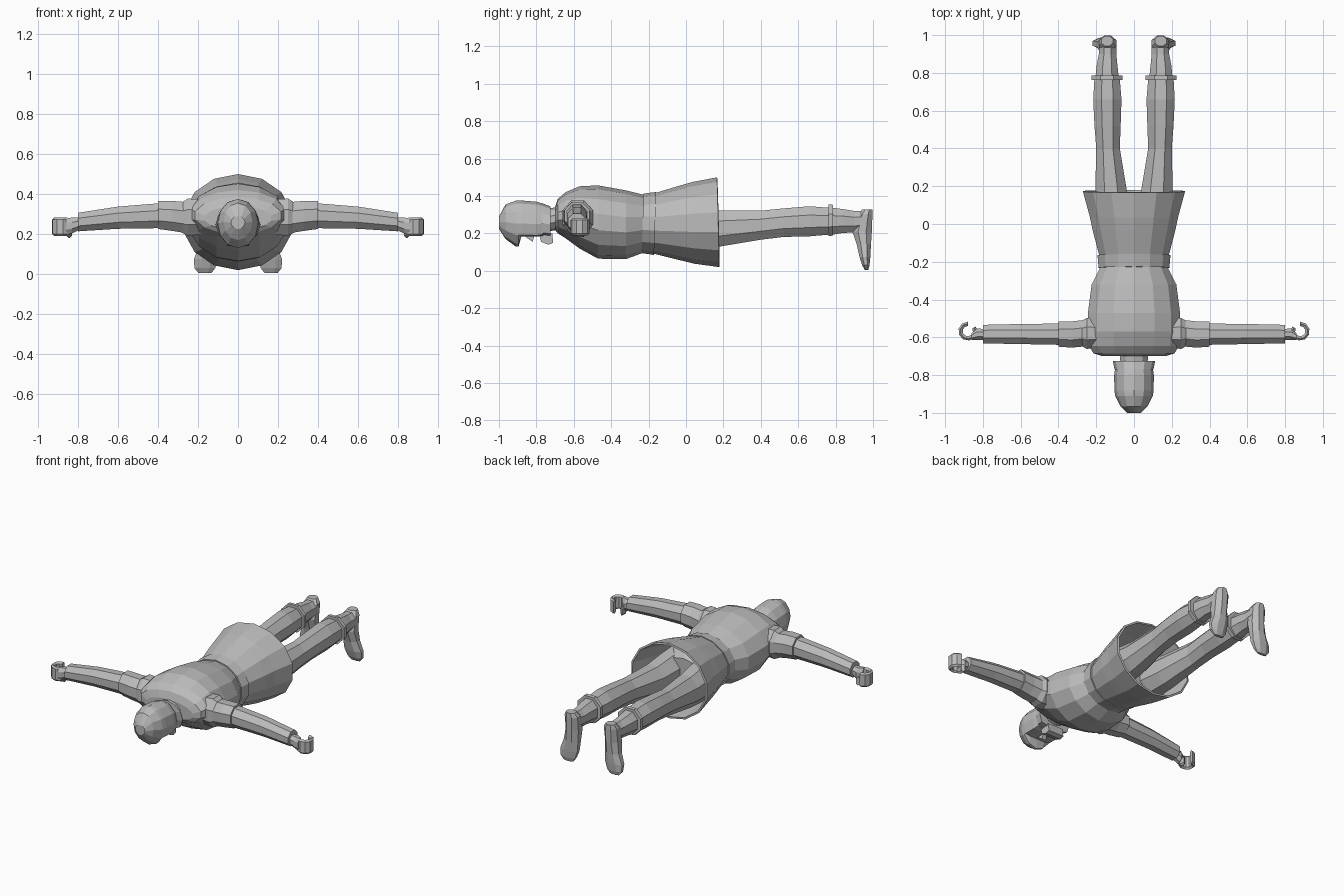
import bpy, bmesh, math

if "Cube" in bpy.data.objects:
    bpy.data.objects.remove(bpy.data.objects["Cube"])

grey = bpy.data.materials.new("plain grey")
grey.diffuse_color = (0.5, 0.5, 0.5, 1)
grey.use_nodes = True
grey.node_tree.nodes["Principled BSDF"].inputs["Base Color"].default_value = grey.diffuse_color


def finish(name, bm):
    bmesh.ops.recalc_face_normals(bm, faces=bm.faces[:])
    me = bpy.data.meshes.new(name)
    bm.to_mesh(me)
    bm.free()
    me.materials.append(grey)
    ob = bpy.data.objects.new(name, me)
    bpy.context.collection.objects.link(ob)
    return ob


def place(axis, t, a, b, side):
    p = {"X": (t, a, b), "Y": (a, t, b), "Z": (a, b, t)}[axis]
    return (p[0] * side, p[1], p[2])


def loft(name, axis, rings, n=8, side=1, caps=True, floor=None, slant=0.0, phase=0.0):
    """Join oval rings (t, a_min, a_max, b_min, b_max) along an axis."""
    bm = bmesh.new()
    loops = []
    for t, a0, a1, b0, b1 in rings:
        loop = []
        for i in range(n):
            w = math.tau * (i + phase) / n
            a = (a0 + a1) / 2 + (a1 - a0) / 2 * math.sin(w)
            b = (b0 + b1) / 2 + (b1 - b0) / 2 * math.cos(w)
            tt = t - slant * math.cos(w)
            if floor is not None and t > floor[0]:
                b = max(b, floor[1])
            loop.append(bm.verts.new(place(axis, tt, a, b, side)))
        loops.append(loop)
    for lo, hi in zip(loops, loops[1:]):
        for i in range(n):
            j = (i + 1) % n
            bm.faces.new((lo[i], lo[j], hi[j], hi[i]))
    if caps:
        bm.faces.new(loops[0])
        bm.faces.new(loops[-1])
    return finish(name, bm)


def sym(t, w, b0, b1):
    return (t, -w, w, b0, b1)


def prism(name, pts, x0, x1, side=1):
    """Extrude a side profile of (y, z) points across x."""
    bm = bmesh.new()
    l = [bm.verts.new((x0 * side, y, z)) for y, z in pts]
    r = [bm.verts.new((x1 * side, y, z)) for y, z in pts]
    bm.faces.new(l)
    bm.faces.new(r)
    for i in range(len(pts)):
        j = (i + 1) % len(pts)
        bm.faces.new((l[i], l[j], r[j], r[i]))
    return finish(name, bm)


# Tunic body
loft("torso", "Y", [sym(-.70, .17, .22, .34), sym(-.685, .22, .20, .385),
                    sym(-.645, .245, .175, .42), sym(-.57, .25, .12, .452),
                    sym(-.47, .25, .065, .457), sym(-.32, .23, .063, .43),
                    sym(-.22, .178, .10, .405)], 14)
loft("belt", "Y", [sym(-.232, .192, .095, .413), sym(-.165, .198, .085, .422)],
     14, slant=-.006)
skirt = loft("skirt", "Y", [sym(-.18, .185, .092, .41), sym(-.03, .225, .055, .455),
                            sym(.04, .24, .038, .475), sym(.172, .277, .02, .50)],
             14, caps=False, slant=.006)
mod = skirt.modifiers.new("thickness", "SOLIDIFY")
mod.thickness = .012
mod.offset = -1
loft("hips", "Y", [sym(-.17, .17, .11, .39), sym(-.06, .20, .10, .40),
                   sym(.03, .15, .14, .35)], 12)

# Head and hood, cut flat over the face
loft("neck", "Y", [sym(-.80, .07, .20, .33), sym(-.68, .08, .22, .34)], 10)
loft("hood", "Y", [sym(-1.0, .035, .225, .29), sym(-.965, .072, .17, .355),
                   sym(-.91, .10, .13, .375), sym(-.895, .102, .13, .376),
                   sym(-.88, .104, .13, .376), sym(-.80, .105, .13, .37),
                   sym(-.765, .10, .14, .36)], 12, floor=(-.89, .185))
loft("hood_rim", "Y", [sym(-.77, .103, .15, .362), sym(-.725, .112, .15, .345)],
     12, floor=(-1, .19))
prism("nose", [(-.87, .19), (-.82, .155), (-.81, .19)], -.014, .014)
prism("chin", [(-.785, .20), (-.775, .155), (-.735, .14), (-.71, .15), (-.715, .20)],
      -.055, .055)

for side, tag in ((1, "left"), (-1, "right")):
    # Arm with short wide sleeve
    loft(tag + "_shoulder", "X", [(.17, -.66, -.50, .19, .38), (.25, -.668, -.49, .185, .385),
                                  (.28, -.65, -.51, .20, .365)], 8, side, phase=.5)
    loft(tag + "_sleeve", "X", [(.24, -.652, -.50, .195, .365), (.33, -.66, -.51, .21, .372),
                                (.40, -.655, -.51, .22, .372)], 8, side, phase=.5)
    loft(tag + "_arm", "X", [(.36, -.645, -.522, .225, .362), (.60, -.64, -.525, .222, .342),
                             (.80, -.636, -.53, .21, .31)], 8, side, phase=.5)
    loft(tag + "_wrist", "X", [(.78, -.615, -.555, .225, .285), (.83, -.617, -.55, .20, .285),
                               (.86, -.617, -.575, .195, .285)], 8, side, phase=.5)

    # Fingers curled into an open grip
    bm = bmesh.new()
    loops = []
    for k in range(9):
        w = math.radians(150 + 300 * k / 8)
        lo, hi = (.18, .235) if k < 2 else (.19, .282)
        q = []
        for r, z in ((1, lo + .01), (1, hi - .01), (.8, hi), (.55, hi - .01), (.55, lo + .01), (.8, lo)):
            q.append(bm.verts.new((side * (.88 + .05 * r * math.cos(w)),
                                   -.567 + .05 * r * math.sin(w), z)))
        loops.append(q)
    for p, q in zip(loops, loops[1:]):
        for i in range(6):
            j = (i + 1) % 6
            bm.faces.new((p[i], p[j], q[j], q[i]))
    bm.faces.new(loops[0])
    bm.faces.new(loops[-1])
    finish(tag + "_hand", bm)

    # Leg, boot cuff and foot
    loft(tag + "_leg", "Y", [(-.08, .01, .20, .12, .37), (.05, .015, .215, .11, .35),
                             (.17, .03, .212, .12, .332), (.40, .07, .205, .16, .328),
                             (.52, .065, .215, .175, .34), (.66, .06, .222, .178, .352),
                             (.77, .07, .215, .188, .343)], 8, side, phase=.5)
    loft(tag + "_boot_cuff", "Y", [(.762, .055, .232, .178, .362),
                                   (.785, .055, .232, .182, .36)], 8, side, phase=.5)
    loft(tag + "_boot_shaft", "Y", [(.77, .075, .21, .185, .345), (.84, .083, .202, .198, .335),
                                    (.90, .09, .19, .20, .325), (.96, .09, .19, .22, .322)],
         8, side, phase=.5)
    loft(tag + "_foot", "Z", [(.328, .11, .175, .94, .998), (.30, .09, .19, .915, 1.0),
                              (.21, .092, .19, .885, .998), (.14, .092, .20, .91, .992),
                              (.075, .095, .225, .925, .988), (.03, .11, .222, .94, .983),
                              (.005, .13, .20, .955, .975)], 8, side, phase=.5)
